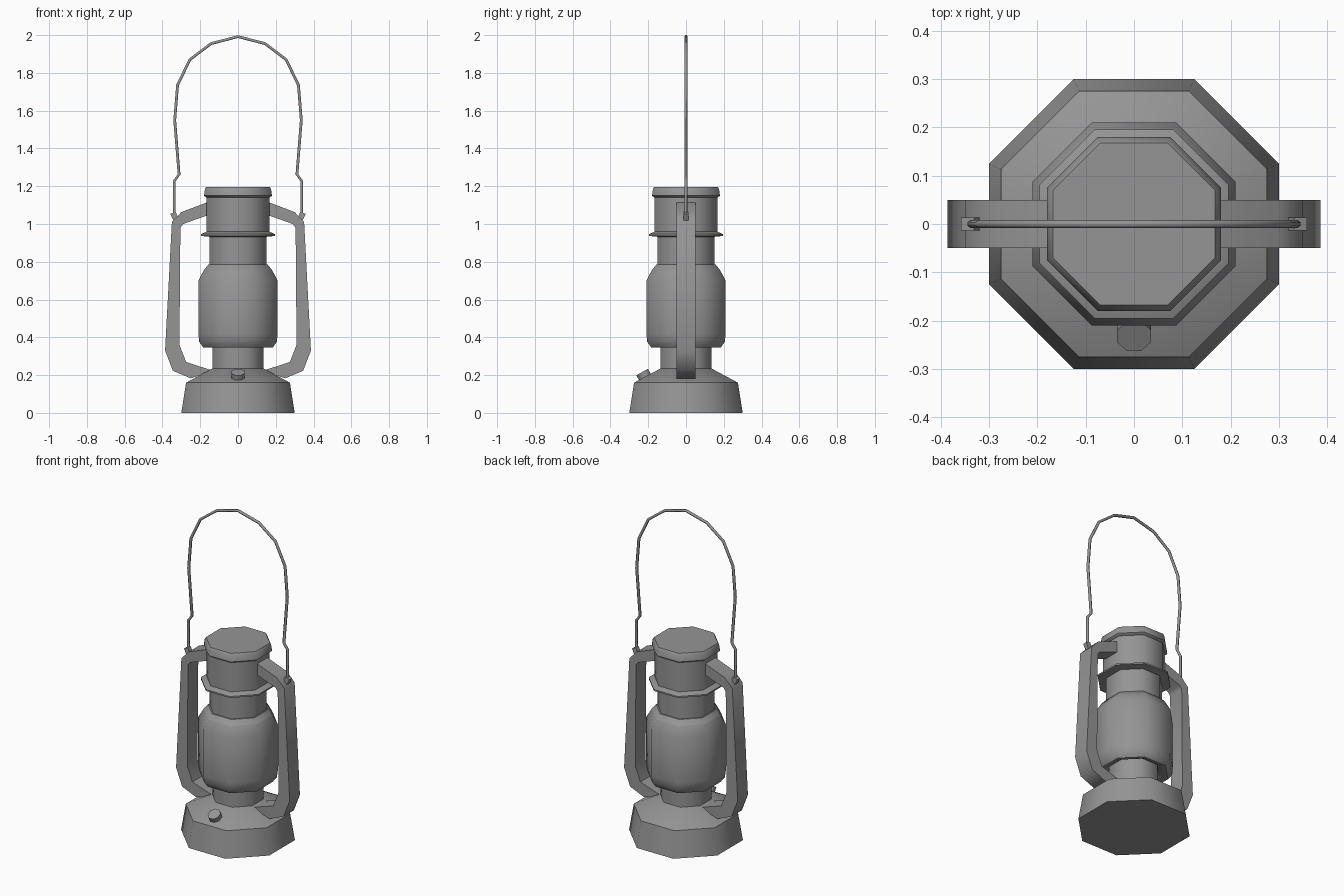
import bpy, bmesh, math
from mathutils import Matrix, Vector

if "Cube" in bpy.data.objects:
    bpy.data.objects.remove(bpy.data.objects["Cube"])

SIDES = 8
METAL = bpy.data.materials.new("dark_grey_metal")
METAL.diffuse_color = (.3, .3, .3, 1)
METAL.use_nodes = True
METAL.node_tree.nodes["Principled BSDF"].inputs["Base Color"].default_value = METAL.diffuse_color


def make_object(name, bm, smooth):
    bmesh.ops.recalc_face_normals(bm, faces=bm.faces)
    mesh = bpy.data.meshes.new(name)
    bm.to_mesh(mesh)
    bm.free()
    mesh.materials.append(METAL)
    ob = bpy.data.objects.new(name, mesh)
    bpy.context.collection.objects.link(ob)
    bpy.ops.object.select_all(action='DESELECT')
    ob.select_set(True)
    bpy.context.view_layer.objects.active = ob
    bpy.ops.object.shade_smooth_by_angle(angle=math.radians(smooth))
    return ob


def skin(bm, rings):
    """Join closed rings of points with quads and cap both ends."""
    rings = [[bm.verts.new(p) for p in ring] for ring in rings]
    n = len(rings[0])
    for a, b in zip(rings, rings[1:]):
        for i in range(n):
            j = (i + 1) % n
            bm.faces.new((a[i], a[j], b[j], b[i]))
    bm.faces.new(rings[0])
    bm.faces.new(rings[-1])


def lathe(name, profile, matrix=None):
    """Octagonal turning; profile holds (half width across flats, z)."""
    bm = bmesh.new()
    k = 1 / math.cos(math.pi / SIDES)
    angles = [(i + 0.5) * 2 * math.pi / SIDES for i in range(SIDES)]
    skin(bm, [[(r * k * math.cos(a), r * k * math.sin(a), z) for a in angles]
              for r, z in profile])
    if matrix:
        bm.transform(matrix)
    return make_object(name, bm, 47)


# Turned body, bottom to top
lathe("fuel_base", [(.30, 0), (.275, .16), (.135, .235)])
lathe("burner_neck", [(.135, .22), (.135, .37)])
lathe("globe", [(.135, .365), (.165, .345), (.183, .345), (.205, .375),
                (.21, .42), (.21, .70), (.18, .757)])
lathe("globe_collar", [(.18, .757), (.157, .785)])
lathe("chimney_lower", [(.15, .77), (.15, .95)])
lathe("chimney_flange", [(.15, .932), (.196, .937), (.196, .946), (.165, .96)])
lathe("chimney_upper", [(.166, .95), (.166, 1.15)])
lathe("chimney_cap", [(.168, 1.14), (.18, 1.15), (.175, 1.185), (.168, 1.197)])

# Filler cap standing square to the sloping base top
lathe("filler_cap", [(.035, -.03), (.035, .023)],
      Matrix.Translation((0, -.221, .196)) @ Matrix.Rotation(math.radians(29), 4, 'X'))

# Side frames: (outer x, outer z, inner x, inner z) along each bend
BENDS = [(.15, 1.12, .15, 1.05), (.30, 1.063, .29, 1.0), (.35, 1.01, .305, .98),
         (.386, .33, .31, .36), (.345, .223, .275, .27), (.25, .183, .13, .222)]
for side, label in ((1, "right"), (-1, "left")):
    bm = bmesh.new()
    skin(bm, [[(side * ox, -.05, oz), (side * ox, .05, oz),
               (side * ix, .05, iz), (side * ix, -.05, iz)]
              for ox, oz, ix, iz in BENDS])
    make_object("side_frame_" + label, bm, 47)

    # Lug that holds the end of the wire handle
    bm = bmesh.new()
    bmesh.ops.create_cube(bm, size=1)
    bm.transform(Matrix.Translation((side * .334, 0, 1.037)) @
                 Matrix.Rotation(side * math.radians(25), 4, 'Y') @
                 Matrix.Diagonal((.03, .026, .05, 1)))
    make_object("handle_lug_" + label, bm, 30)

# Wire carrying handle
half = [(.337, 1.04), (.337, 1.228), (.312, 1.262), (.335, 1.55),
        (.32, 1.735), (.255, 1.87), (.143, 1.955)]
path = [Vector((x, 0, z)) for x, z in half] + [Vector((0, 0, 1.992))]
path += [Vector((-x, 0, z)) for x, z in reversed(half)]
Y = Vector((0, 1, 0))
bm = bmesh.new()
rings = []
for i, p in enumerate(path):
    t = (path[min(i + 1, len(path) - 1)] - path[max(i - 1, 0)]).normalized()
    across = t.cross(Y)
    rings.append([p + .0085 * (across * math.cos(a) + Y * math.sin(a))
                  for a in (math.pi / 3 * (k + .5) for k in range(6))])
skin(bm, rings)
make_object("wire_handle", bm, 65)
